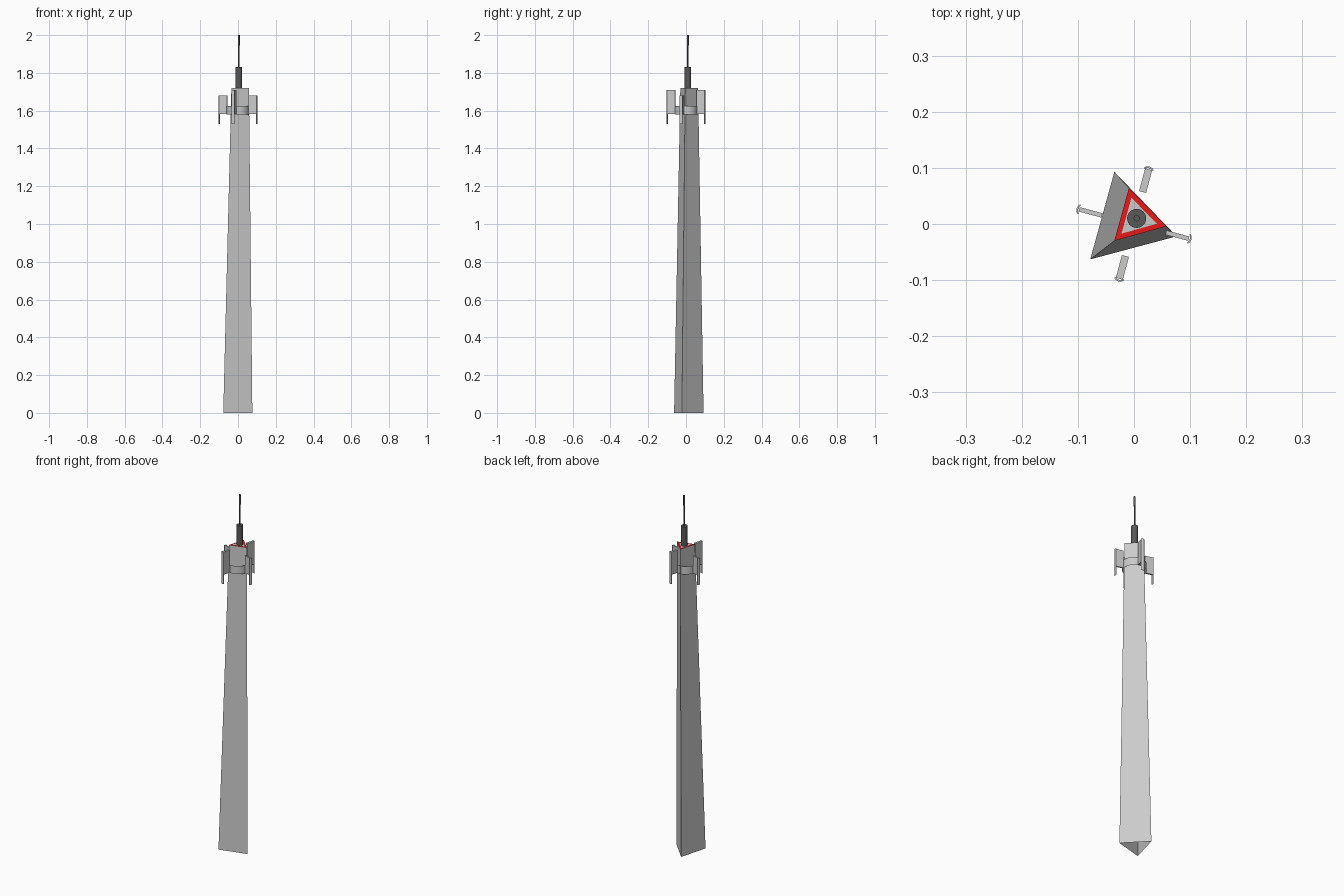
import bpy, bmesh, math
from mathutils import Matrix, Vector

if "Cube" in bpy.data.objects:
    bpy.data.objects.remove(bpy.data.objects["Cube"])


def material(name, rgb):
    m = bpy.data.materials.new(name)
    m.diffuse_color = (*rgb, 1)
    m.use_nodes = True
    m.node_tree.nodes["Principled BSDF"].inputs["Base Color"].default_value = m.diffuse_color
    return m


RED = material("red", (0.8, 0.01, 0.01))
DARK = material("dark_grey", (0.1, 0.1, 0.1))


def make(name, bm, mat=None, smooth=False):
    me = bpy.data.meshes.new(name)
    bm.normal_update()
    bm.to_mesh(me)
    bm.free()
    ob = bpy.data.objects.new(name, me)
    bpy.context.collection.objects.link(ob)
    if mat:
        me.materials.append(mat)
    if smooth:
        bpy.context.view_layer.objects.active = ob
        ob.select_set(True)
        bpy.ops.object.shade_smooth_by_angle(angle=math.radians(40))
        ob.select_set(False)
    return ob


def tube(name, x, y, r, z0, z1, caps=True, seg=24, mat=None):
    bm = bmesh.new()
    bmesh.ops.create_cone(bm, cap_ends=caps, segments=seg, radius1=r, radius2=r,
                          depth=z1 - z0, matrix=Matrix.Translation((x, y, (z0 + z1) / 2)))
    return make(name, bm, mat, True)


def prism(bm, outline, z0, z1, turn):
    lo = [bm.verts.new(turn @ Vector((x, y, z0))) for x, y in outline]
    hi = [bm.verts.new(turn @ Vector((x, y, z1))) for x, y in outline]
    n = len(outline)
    bm.faces.new(lo[::-1])
    bm.faces.new(hi)
    for i in range(n):
        j = (i + 1) % n
        bm.faces.new((lo[i], lo[j], hi[j], hi[i]))


# tapered three-sided tower, open underneath
BASE = [(-0.078, -0.063), (0.076, -0.022), (-0.035, 0.093)]
TOP = [(-0.035, -0.030), (0.058, -0.004), (-0.009, 0.064)]
ZT = 1.72
cx, cy = (sum(p[i] for p in TOP) / 3 for i in (0, 1))
INNER = [(cx + (x - cx) * 0.68, cy + (y - cy) * 0.68) for x, y in TOP]

bm = bmesh.new()
lo = [bm.verts.new((x, y, 0)) for x, y in BASE]
hi = [bm.verts.new((x, y, ZT)) for x, y in TOP]
for i in range(3):
    j = (i + 1) % 3
    bm.faces.new((lo[i], lo[j], hi[j], hi[i]))
make("tower_shaft", bm)

# red rim and grey roof
bm = bmesh.new()
out = [bm.verts.new((x, y, ZT)) for x, y in TOP]
inn = [bm.verts.new((x, y, ZT)) for x, y in INNER]
for i in range(3):
    j = (i + 1) % 3
    bm.faces.new((out[i], out[j], inn[j], inn[i]))
make("roof_rim", bm, RED)
bm = bmesh.new()
bm.faces.new([bm.verts.new((x, y, ZT)) for x, y in INNER])
make("roof", bm)

# mast and aerial
tube("mast", cx, cy, 0.017, ZT, 1.83, mat=DARK)
tube("aerial", cx, cy, 0.004, 1.83, 1.95, seg=12, mat=DARK)
tube("aerial_tip", cx, cy, 0.0055, 1.945, 2.0, seg=12, mat=DARK)

# thin band carrying the panels
tube("mounting_band", 0, 0.002, 0.06, 1.58, 1.625, caps=False, seg=48)

# four radial fins, each with a curved outer plate
for k in range(4):
    turn = Matrix.Rotation(math.radians(75 + 90 * k), 4, 'Z')
    w, top = ((0.0065, 1.71), (0.004, 1.68))[k % 2]
    bm = bmesh.new()
    prism(bm, [(0.059, -w), (0.101, -w), (0.101, w), (0.059, w)], 1.582, top, turn)
    make(f"panel_fin_{k + 1}", bm)
    ts = [-0.0085 + 0.0034 * i for i in range(6)]
    arc = [(0.106 - 45 * t * t, t) for t in ts]
    bm = bmesh.new()
    prism(bm, arc + [(r - 0.003, t) for r, t in arc[::-1]], 1.53, top, turn)
    make(f"panel_plate_{k + 1}", bm, None, True)
